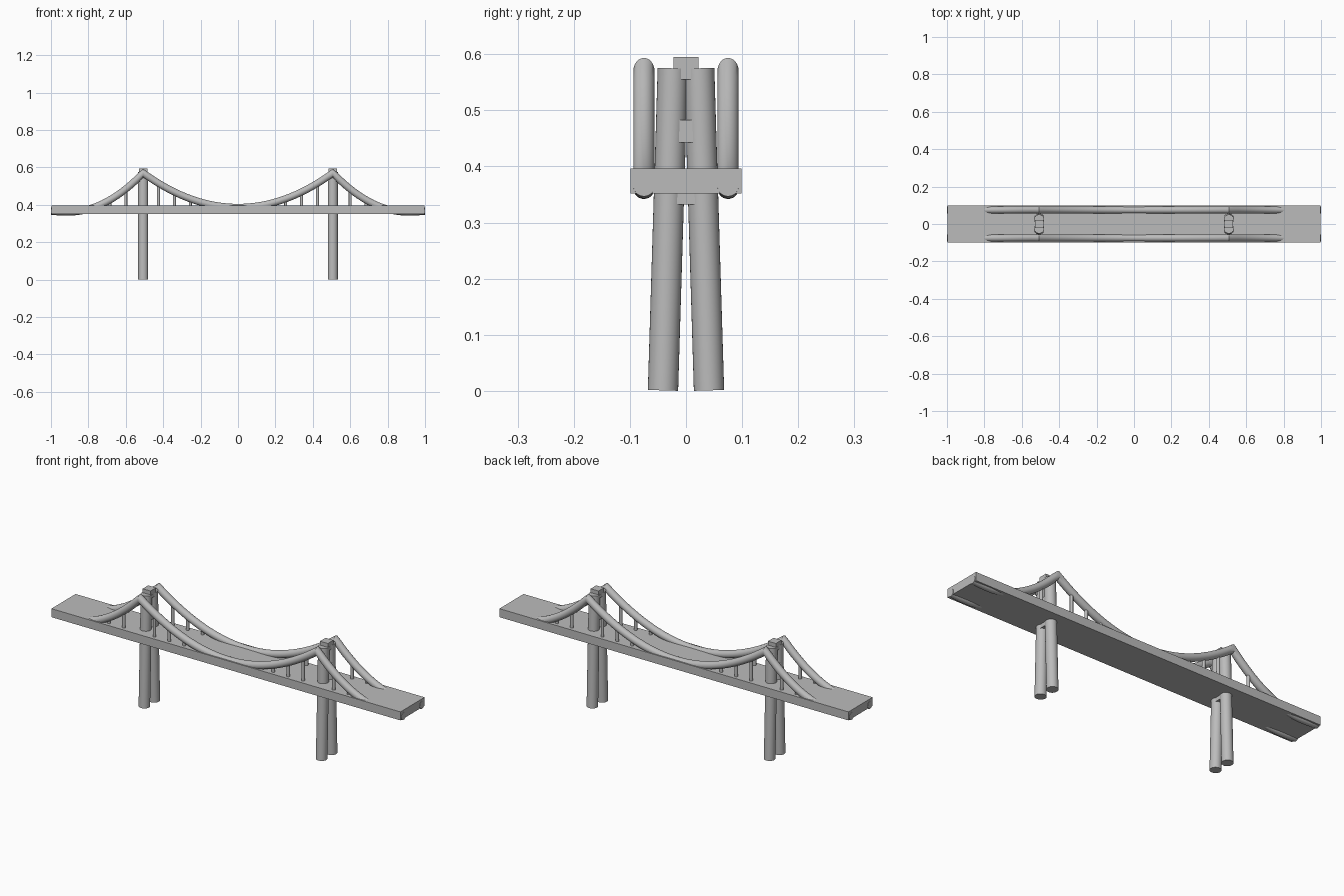
import bpy, bmesh, math
from mathutils import Vector

cube = bpy.data.objects.get("Cube")
if cube:
    bpy.data.objects.remove(cube, do_unlink=True)

grey = bpy.data.materials.new("light_grey")
grey.use_nodes = True
grey.diffuse_color = (0.5, 0.5, 0.5, 1)
grey.node_tree.nodes["Principled BSDF"].inputs["Base Color"].default_value = (0.5, 0.5, 0.5, 1)

TOWER_X, CABLE_Y, CABLE_R = 0.507, 0.075, 0.019
PEAK, MID, LOW, LOW_X = 0.570, 0.386, 0.361, 0.91


def finish(obj, name, smooth=False):
    obj.name = name
    obj.data.materials.append(grey)
    if smooth:
        bpy.ops.object.select_all(action="DESELECT")
        obj.select_set(True)
        bpy.context.view_layer.objects.active = obj
        bpy.ops.object.shade_smooth_by_angle(angle=math.radians(35))
    return obj


def box(name, center, size):
    bpy.ops.mesh.primitive_cube_add(size=1, location=center)
    obj = bpy.context.object
    obj.scale = size
    return finish(obj, name)


def rod(name, start, end, radius, sides=32):
    a, b = Vector(start), Vector(end)
    bpy.ops.mesh.primitive_cylinder_add(vertices=sides, radius=radius,
                                        depth=(b - a).length, location=(a + b) / 2)
    obj = bpy.context.object
    obj.rotation_euler = (b - a).to_track_quat("Z", "Y").to_euler()
    return finish(obj, name, True)


def cable_height(x):
    """Sagging main span, with steeper side spans that dip under the deck."""
    x = abs(x)
    if x <= TOWER_X:
        return MID + (PEAK - MID) * (x / TOWER_X) ** 2
    if x <= LOW_X:
        return LOW + (PEAK - LOW) * ((LOW_X - x) / (LOW_X - TOWER_X)) ** 2
    return LOW + 0.6 * (x - LOW_X) ** 2


def cable(name, y, sides=24):
    # Vertical rings, stretched by the slope so the tube keeps its thickness
    side = [TOWER_X + (1 - TOWER_X) * i / 20 for i in range(1, 21)]
    span = [TOWER_X * i / 20 for i in range(-20, 21)]
    xs = [-x for x in reversed(side)] + span + side
    bm = bmesh.new()
    rings = []
    for x in xs:
        slope = (cable_height(abs(x) - 0.002) - cable_height(abs(x) - 0.004)) / 0.002
        stretch = CABLE_R * math.sqrt(1 + slope ** 2)
        angles = [2 * math.pi * k / sides for k in range(sides)]
        rings.append([bm.verts.new((x, y + CABLE_R * math.cos(t),
                                    cable_height(x) + stretch * math.sin(t))) for t in angles])
    for a, b in zip(rings, rings[1:]):
        for k in range(sides):
            n = (k + 1) % sides
            bm.faces.new((a[k], a[n], b[n], b[k]))
    bm.faces.new(rings[0])
    bm.faces.new(rings[-1])
    bmesh.ops.recalc_face_normals(bm, faces=bm.faces)
    mesh = bpy.data.meshes.new(name)
    bm.to_mesh(mesh)
    bm.free()
    obj = bpy.data.objects.new(name, mesh)
    bpy.context.collection.objects.link(obj)
    return finish(obj, name, True)


# Road deck
box("deck", (0, 0, 0.374), (1.996, 0.198, 0.044))

# Towers: two leaning legs joined by a cap and two braces
for end, sx in (("right", -1), ("left", 1)):
    for row, sy in (("front", -1), ("back", 1)):
        rod(f"{end}_tower_{row}_leg", (sx * TOWER_X, sy * 0.041, 0.001),
            (sx * TOWER_X, sy * 0.0235, 0.575), 0.027)
    for part, z in (("lower_brace", 0.352), ("upper_brace", 0.463), ("cap", 0.575)):
        box(f"{end}_tower_{part}", (sx * TOWER_X, 0, z), (0.045, 0.045, 0.04))

# Cables and hangers
for row, sy in (("front", -1), ("back", 1)):
    cable(f"{row}_cable", sy * CABLE_Y)
    for end, sx in (("right", -1), ("left", 1)):
        for i, x in enumerate((0.255, 0.34, 0.425, 0.6, 0.685)):
            rod(f"{row}_{end}_hanger_{i + 1}", (sx * x, sy * CABLE_Y, 0.38),
                (sx * x, sy * CABLE_Y, cable_height(x)), 0.008, 16)
